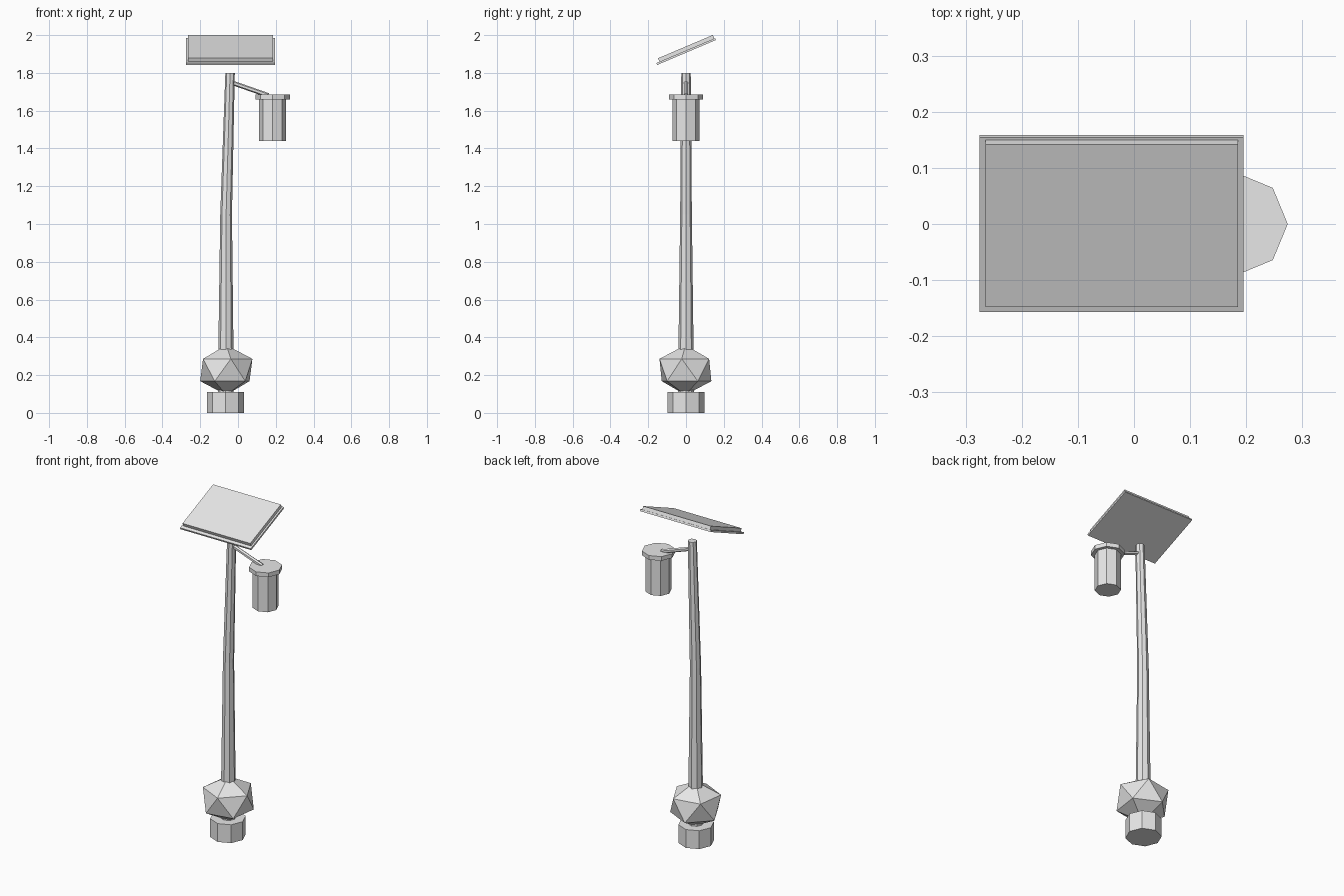
import bpy, bmesh
from math import cos, sin, tau, radians
from mathutils import Matrix, Vector

cube = bpy.data.objects.get("Cube")
if cube:
    bpy.data.objects.remove(cube, do_unlink=True)

# One plain grey for every part
grey = bpy.data.materials.new("light_grey")
grey.use_nodes = True
grey.diffuse_color = (0.8, 0.8, 0.8, 1)
grey.node_tree.nodes["Principled BSDF"].inputs["Base Color"].default_value = grey.diffuse_color


def add_object(name, bm):
    bmesh.ops.recalc_face_normals(bm, faces=bm.faces)
    mesh = bpy.data.meshes.new(name)
    bm.to_mesh(mesh)
    bm.free()
    mesh.materials.append(grey)
    obj = bpy.data.objects.new(name, mesh)
    bpy.context.collection.objects.link(obj)
    return obj


def loft(name, sections, sides=8):
    """Capped tube through (x, z, radius) sections."""
    bm = bmesh.new()
    rings = []
    for x, z, r in sections:
        angles = [tau * i / sides for i in range(sides)]
        rings.append([bm.verts.new((x + r * cos(a), r * sin(a), z)) for a in angles])
    for low, high in zip(rings, rings[1:]):
        for i in range(sides):
            j = (i + 1) % sides
            bm.faces.new((low[i], low[j], high[j], high[i]))
    bm.faces.new(rings[0][::-1])
    bm.faces.new(rings[-1])
    return add_object(name, bm)


def slab(name, size, centre, tilt):
    """Box tilted about the x axis."""
    bm = bmesh.new()
    bmesh.ops.create_cube(bm, size=1)
    matrix = (Matrix.Translation(centre) @ Matrix.Rotation(tilt, 4, 'X')
              @ Matrix.Diagonal((*size, 1)))
    bmesh.ops.transform(bm, matrix=matrix, verts=bm.verts)
    return add_object(name, bm)


# Foot and slightly bent, tapering post
loft("base", [(-0.067, 0, 0.098), (-0.067, 0.11, 0.098)])
loft("post", [(-0.065, 0.08, 0.042), (-0.064, 0.34, 0.04),
              (-0.063, 1.05, 0.031), (-0.042, 1.8, 0.025)])

# Faceted boulder around the foot of the post
bm = bmesh.new()
bmesh.ops.create_icosphere(bm, subdivisions=1, radius=1)
bmesh.ops.transform(bm, verts=bm.verts, matrix=(
    Matrix.Translation((-0.062, -0.003, 0.227))
    @ Matrix.Diagonal((0.156, 0.156, 0.132, 1))
    @ Matrix.Rotation(radians(-8), 4, 'Z')))
add_object("boulder", bm)

# Arm sloping from the post down to the lantern
start, end = Vector((-0.04, 0, 1.751)), Vector((0.16, 0, 1.681))
span = end - start
bm = bmesh.new()
bmesh.ops.create_cone(bm, cap_ends=True, segments=6, radius1=0.012,
                      radius2=0.012, depth=span.length)
bmesh.ops.transform(bm, verts=bm.verts, matrix=(
    Matrix.Translation((start + end) / 2)
    @ span.to_track_quat('Z', 'Y').to_matrix().to_4x4()))
add_object("arm", bm)

# Hanging lantern with a wider cap
loft("lantern_body", [(0.183, 1.44, 0.071), (0.183, 1.67, 0.071)])
loft("lantern_cap", [(0.183, 1.66, 0.091), (0.183, 1.685, 0.091)])

# Tilted panel: thin backing frame with a thicker plate on top
tilt = radians(23)
along = Vector((0, cos(tilt), sin(tilt)))
normal = Vector((0, -sin(tilt), cos(tilt)))
surface = Vector((-0.04, -0.0015, 1.918))
slab("panel_frame", (0.47, 0.338, 0.011), surface - normal * 0.0055, tilt)
slab("panel_plate", (0.45, 0.315, 0.02), surface + along * 0.007 + normal * 0.01, tilt)
